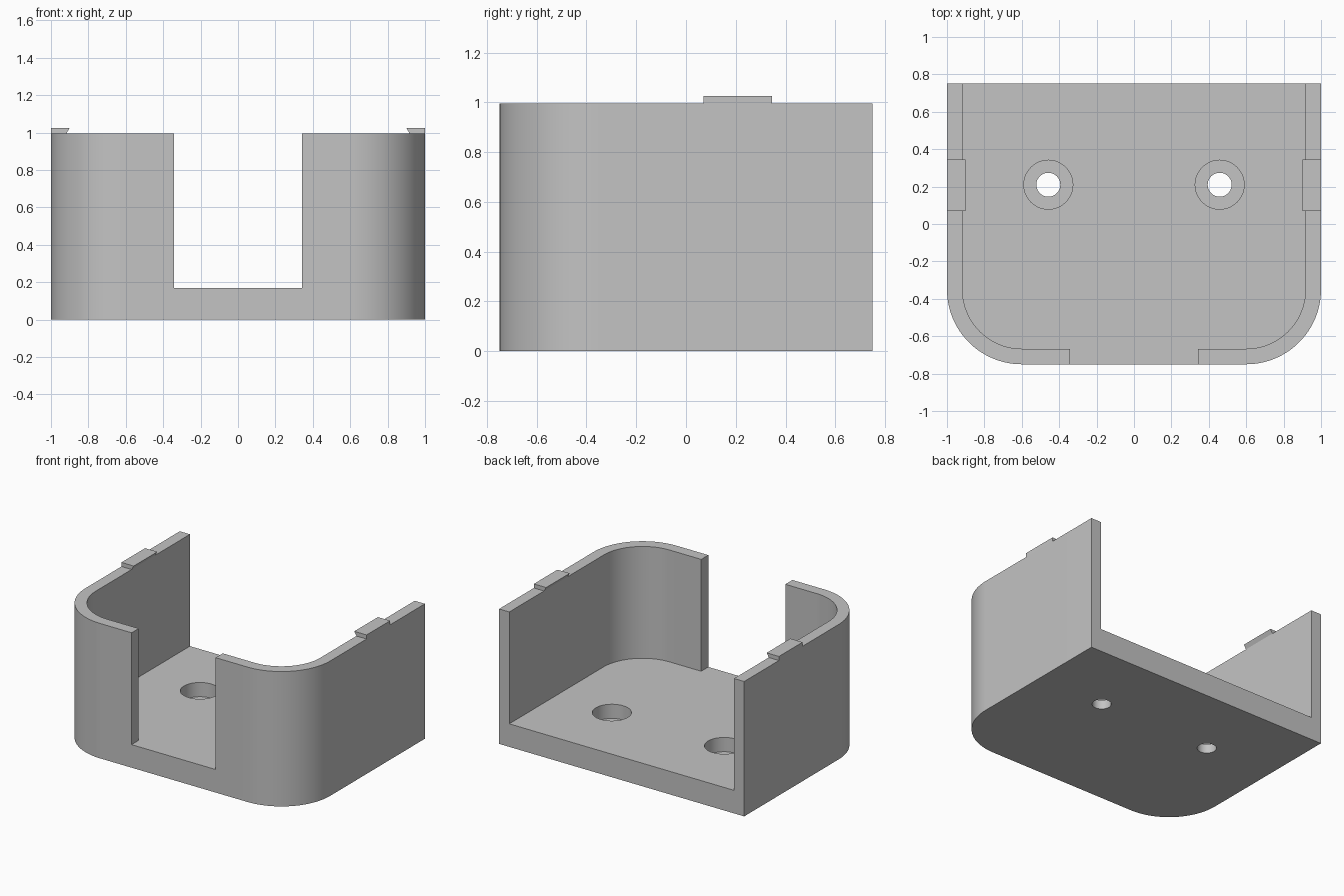
import bpy
import bmesh
from math import sin, cos, pi

cube = bpy.data.objects.get("Cube")
if cube:
    bpy.data.objects.remove(cube, do_unlink=True)

# Main dimensions
HALF_W, HALF_D, HEIGHT = 1.0, 0.75, 0.995
WALL, FLOOR, RADIUS = 0.083, 0.17, 0.4
SLOT = 0.343
HOLE_X, HOLE_Y = 0.458, 0.21

grey = bpy.data.materials.new("plain grey")
grey.use_nodes = True
colour = (0.55, 0.55, 0.55, 1)
grey.diffuse_color = colour
grey.node_tree.nodes["Principled BSDF"].inputs["Base Color"].default_value = colour


def prism(name, outline, offset, axis):
    """Extrude a closed 3D outline along an axis vector."""
    bm = bmesh.new()
    face = bm.faces.new([bm.verts.new(p) for p in outline])
    extruded = bmesh.ops.extrude_face_region(bm, geom=[face])["geom"]
    verts = [g for g in extruded if isinstance(g, bmesh.types.BMVert)]
    bmesh.ops.translate(bm, verts=verts, vec=[a * offset for a in axis])
    bmesh.ops.recalc_face_normals(bm, faces=bm.faces)
    mesh = bpy.data.meshes.new(name)
    bm.to_mesh(mesh)
    bm.free()
    mesh.materials.append(grey)
    obj = bpy.data.objects.new(name, mesh)
    bpy.context.collection.objects.link(obj)
    return obj


def upright(name, outline, z0, z1):
    return prism(name, [(x, y, z0) for x, y in outline], z1 - z0, (0, 0, 1))


def arc(cx, cy, r, start, end, steps):
    return [(cx + r * cos(start + (end - start) * i / steps),
             cy + r * sin(start + (end - start) * i / steps))
            for i in range(steps + 1)]


def tray_outline(inset, back):
    """Square back corners, rounded front corners."""
    cx, cy, r = HALF_W - RADIUS, RADIUS - HALF_D, RADIUS - inset
    return ([(HALF_W - inset, back), (inset - HALF_W, back)]
            + arc(-cx, cy, r, pi, 1.5 * pi, 24)
            + arc(cx, cy, r, 1.5 * pi, 2 * pi, 24))


def circle(x, y, r):
    return arc(x, y, r, 0, 2 * pi, 48)[:-1]


# Solid body and the shapes cut from it
body = upright("tray_body", tray_outline(0, HALF_D), 0, HEIGHT)
cutters = [
    upright("cavity_cutter", tray_outline(WALL, HALF_D + 0.2), FLOOR, 1.3),
    upright("front_slot_cutter",
            [(-SLOT, -1), (SLOT, -1), (SLOT, -0.5), (-SLOT, -0.5)], FLOOR, 1.3),
]
for side in (-1, 1):
    x = side * HOLE_X
    cutters.append(upright("counterbore_cutter", circle(x, HOLE_Y, 0.131), 0.065, 0.4))
    cutters.append(upright("screw_hole_cutter", circle(x, HOLE_Y, 0.064), -0.2, 0.3))

for cutter in cutters:
    mod = body.modifiers.new(cutter.name, "BOOLEAN")
    mod.operation = "DIFFERENCE"
    mod.solver = "EXACT"
    mod.object = cutter

# Bake the cuts and remove the cutters
graph = bpy.context.evaluated_depsgraph_get()
cut_mesh = bpy.data.meshes.new_from_object(body.evaluated_get(graph))
body.modifiers.clear()
body.data = cut_mesh
for cutter in cutters:
    bpy.data.objects.remove(cutter, do_unlink=True)

# Snap tabs with a sloped inner lip on both side walls
for side, name in ((-1, "right_snap_tab"), (1, "left_snap_tab")):
    section = [(HALF_W, HEIGHT), (HALF_W, 1.025),
               (0.9, 1.025), (HALF_W - WALL, HEIGHT)]
    prism(name, [(side * x, 0.07, z) for x, z in section], 0.275, (0, 1, 0))

# Smooth the rounded walls and keep the edges crisp
bpy.ops.object.select_all(action="DESELECT")
body.select_set(True)
bpy.context.view_layer.objects.active = body
bpy.ops.object.shade_smooth_by_angle(angle=pi / 6)
